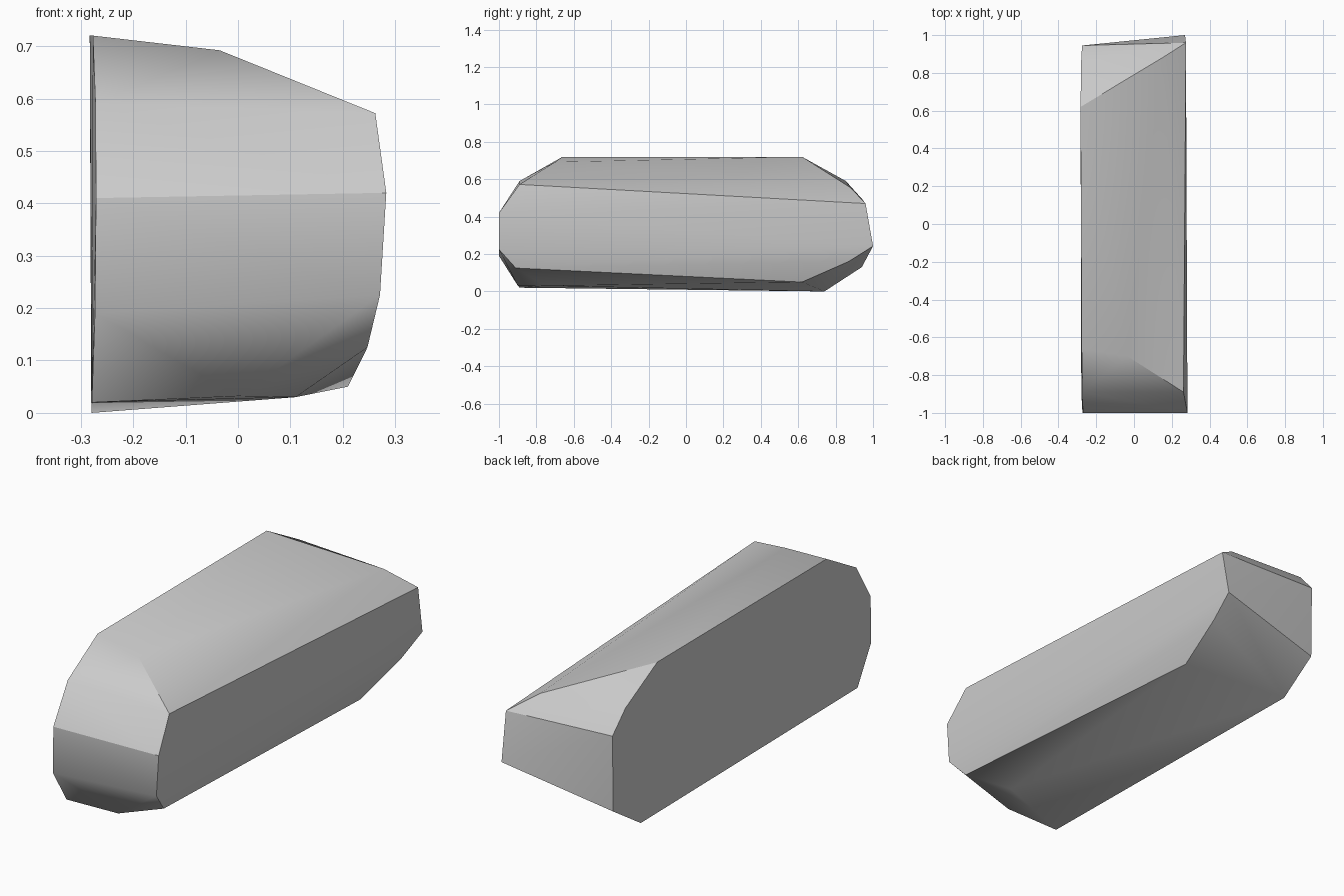
import bpy
import bmesh
from math import radians

cube = bpy.data.objects.get("Cube")
if cube:
    bpy.data.objects.remove(cube, do_unlink=True)

# Flat side: outline running around the block
flat_side = [
    (-.28, .74, 0), (-.275, .94, .13), (-.275, .945, .49), (-.28, .855, .59),
    (-.283, .62, .72), (-.277, -.66, .72), (-.272, -.89, .59),
    (-.271, -1, .41), (-.273, -1, .19), (-.279, -.89, .02),
]
# Narrower side: outline of the chamfered face
narrow_side = [
    (.262, -.89, .572), (.283, -1, .42), (.271, -1, .225), (.247, -.91, .125),
    (.21, .62, .05), (.25, .87, .16), (.27, 1, .242), (.275, .96, .47),
]
# Bevel corners between the two sides
bevel_corners = [
    (-.035, -.7, .692), (.15, .88, .555), (0, -.9, .032), (.11, -.75, .03),
]

# Wrap the outlines in one chipped block
bm = bmesh.new()
for point in flat_side + narrow_side + bevel_corners:
    bm.verts.new(point)
hull = bmesh.ops.convex_hull(bm, input=bm.verts)
loose = {g for g in hull["geom_interior"] + hull["geom_unused"]
         if isinstance(g, bmesh.types.BMVert)}
bmesh.ops.delete(bm, geom=list(loose), context="VERTS")
bmesh.ops.recalc_face_normals(bm, faces=bm.faces)

mesh = bpy.data.meshes.new("chamfered_block")
bm.to_mesh(mesh)
bm.free()
block = bpy.data.objects.new("chamfered_block", mesh)
bpy.context.collection.objects.link(block)

# Plain grey material
grey = bpy.data.materials.new("light_grey")
grey.use_nodes = True
colour = (.6, .6, .6, 1)
grey.diffuse_color = colour
grey.node_tree.nodes["Principled BSDF"].inputs["Base Color"].default_value = colour
mesh.materials.append(grey)

# Soft shading across shallow facets, crisp main edges
bpy.ops.object.select_all(action="DESELECT")
block.select_set(True)
bpy.context.view_layer.objects.active = block
bpy.ops.object.shade_smooth_by_angle(angle=radians(30))
